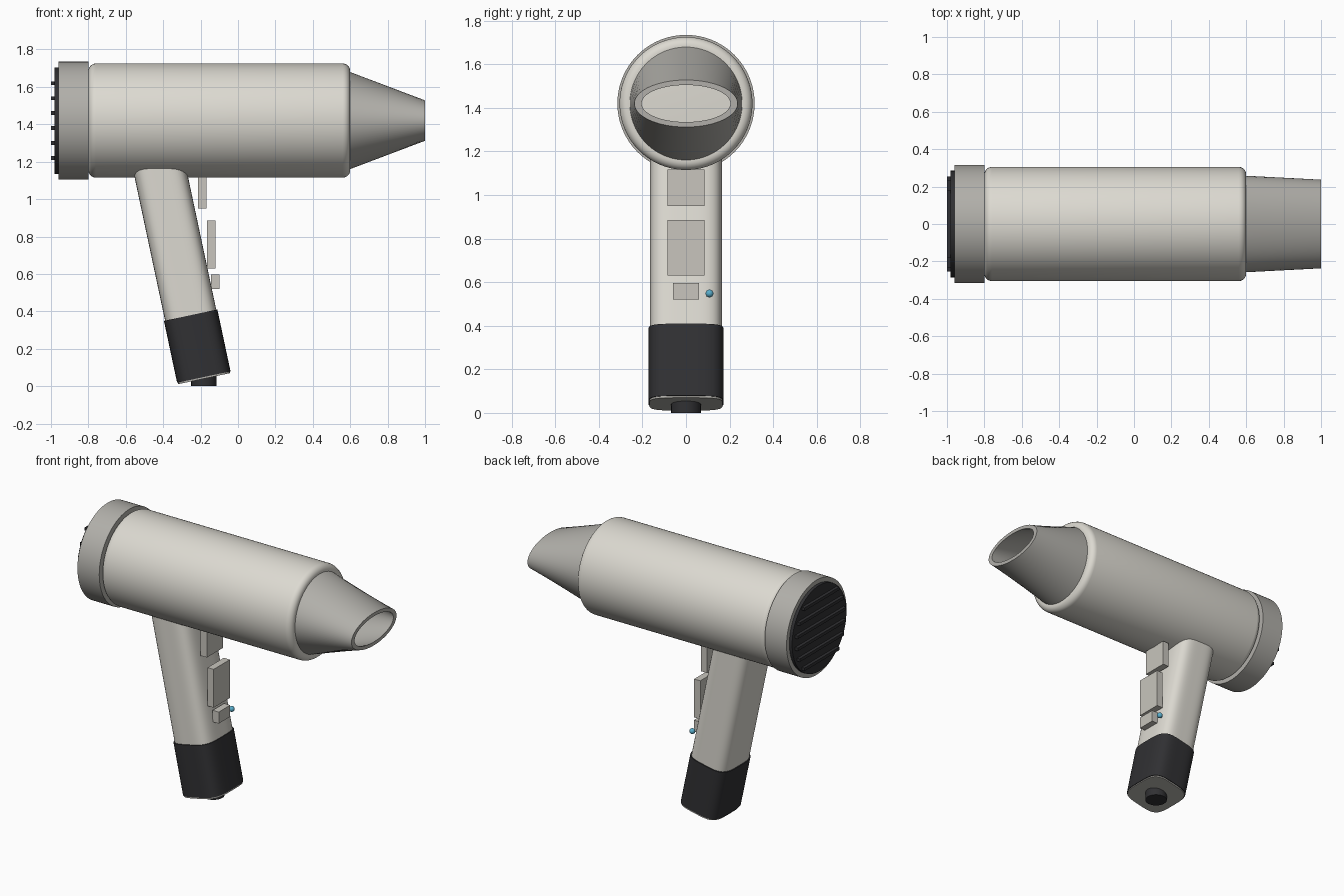
import bpy, bmesh
from math import sin, cos, pi, radians, sqrt
from mathutils import Vector

if "Cube" in bpy.data.objects:
    bpy.data.objects.remove(bpy.data.objects["Cube"])

AXIS_Z = 1.42          # height of the barrel axis
TILT = radians(12)     # handle lean


def material(name, rgb):
    m = bpy.data.materials.new(name)
    m.diffuse_color = (*rgb, 1)
    m.use_nodes = True
    m.node_tree.nodes["Principled BSDF"].inputs["Base Color"].default_value = m.diffuse_color
    return m


SHELL = material("warm_shell", (0.72, 0.70, 0.64))
TRIM = material("grey_trim", (0.44, 0.43, 0.40))
BUTTON = material("button_grey", (0.58, 0.56, 0.51))
DARK = material("dark_rubber", (0.03, 0.03, 0.033))
BLUE = material("blue_light", (0.10, 0.42, 0.60))


def finish(obj, mat, angle=35):
    obj.data.materials.append(mat)
    bpy.ops.object.select_all(action='DESELECT')
    obj.select_set(True)
    bpy.context.view_layer.objects.active = obj
    bpy.ops.object.shade_smooth_by_angle(angle=radians(angle))
    return obj


def loft(name, rings, mat, closed=False):
    """Skin a list of point rings; cap the ends, or join last to first."""
    bm = bmesh.new()
    loops = [[bm.verts.new(p) for p in ring] for ring in rings]
    n = len(loops[0])
    pairs = list(zip(loops, loops[1:]))
    if closed:
        pairs.append((loops[-1], loops[0]))
    else:
        bm.faces.new(loops[0])
        bm.faces.new(loops[-1])
    for a, b in pairs:
        for i in range(n):
            j = (i + 1) % n
            bm.faces.new((a[i], a[j], b[j], b[i]))
    bmesh.ops.recalc_face_normals(bm, faces=bm.faces)
    me = bpy.data.meshes.new(name)
    bm.to_mesh(me)
    bm.free()
    obj = bpy.data.objects.new(name, me)
    bpy.context.collection.objects.link(obj)
    return finish(obj, mat)


def barrel_ring(x, ry, rz, n=96):
    return [(x, ry * cos(2 * pi * i / n), AXIS_Z + rz * sin(2 * pi * i / n)) for i in range(n)]


def handle_ring(t, rx, ry, n=64, power=4):
    """Rounded-square section at distance t up the tilted handle axis."""
    centre = Vector((-0.182, 0, 0.045)) + t * Vector((-sin(TILT), 0, cos(TILT)))
    across = Vector((cos(TILT), 0, sin(TILT)))
    ring = []
    for i in range(n):
        c, s = cos(2 * pi * i / n), sin(2 * pi * i / n)
        k = (abs(c) ** power + abs(s) ** power) ** (-1 / power)
        ring.append(centre + across * (rx * c * k) + Vector((0, ry * s * k, 0)))
    return ring


def box(name, x, y, z, mat):
    bpy.ops.mesh.primitive_cube_add(size=1, location=((x[0] + x[1]) / 2, (y[0] + y[1]) / 2, (z[0] + z[1]) / 2))
    o = bpy.context.object
    o.name = name
    o.scale = (x[1] - x[0], y[1] - y[0], z[1] - z[0])
    o.data.materials.append(mat)
    return o


# Main barrel with rounded ends
R, B = 0.305, 0.04
fillet = [(B - B * cos(a), R - B + B * sin(a)) for a in (i * pi / 12 for i in range(7))]
profile = [(-0.8 + d, r) for d, r in fillet] + [(0.6 - d, r) for d, r in reversed(fillet)]
loft("barrel", [barrel_ring(x, r, r) for x, r in profile], SHELL)

# Rear collar, intake disc and grille slats
loft("rear_collar", [barrel_ring(x, 0.315, 0.315) for x in (-0.96, -0.8)], TRIM)
loft("intake_disc", [barrel_ring(x, 0.285, 0.285) for x in (-0.98, -0.96)], DARK)
for i in range(6):
    dz = -0.2 + 0.08 * i
    half = 0.9 * sqrt(0.285 ** 2 - dz ** 2)
    z = AXIS_Z + dz
    box(f"grille_slat_{i + 1}", (-1.0, -0.979), (-half, half), (z - 0.01, z + 0.01), DARK)

# Hollow nozzle, round at the barrel and flattened at the mouth
loft("nozzle", [barrel_ring(0.598, 0.258, 0.26), barrel_ring(1.0, 0.237, 0.108),
                barrel_ring(1.0, 0.204, 0.085), barrel_ring(0.598, 0.228, 0.23)], TRIM, closed=True)

# Handle, rubber end sleeve, bottom plate and cord socket
loft("handle", [handle_ring(t, 0.14, 0.165) for t in (0.3, 1.2)], SHELL)
loft("handle_sleeve", [handle_ring(t, 0.146, 0.172) for t in (0.004, 0.342)], DARK)
loft("bottom_plate", [handle_ring(t, 0.142, 0.168) for t in (-0.005, 0.004)], TRIM)
bpy.ops.mesh.primitive_cylinder_add(vertices=48, radius=0.068, depth=0.08, location=(-0.182, 0, 0.04))
bpy.context.object.name = "cord_socket"
finish(bpy.context.object, DARK)

# Control buttons on the front of the handle
for name, x, w, z in (("top_button", -0.192, 0.085, (0.95, 1.118)),
                      ("power_switch", -0.142, 0.085, (0.63, 0.885)),
                      ("small_button", -0.122, 0.06, (0.52, 0.597))):
    box(name, (x - 0.0225, x + 0.0225), (-w, w), z, BUTTON)

# Indicator light
bpy.ops.mesh.primitive_uv_sphere_add(segments=24, ring_count=12, radius=0.018, location=(-0.122, 0.108, 0.548))
bpy.context.object.name = "indicator_light"
finish(bpy.context.object, BLUE, 60)
